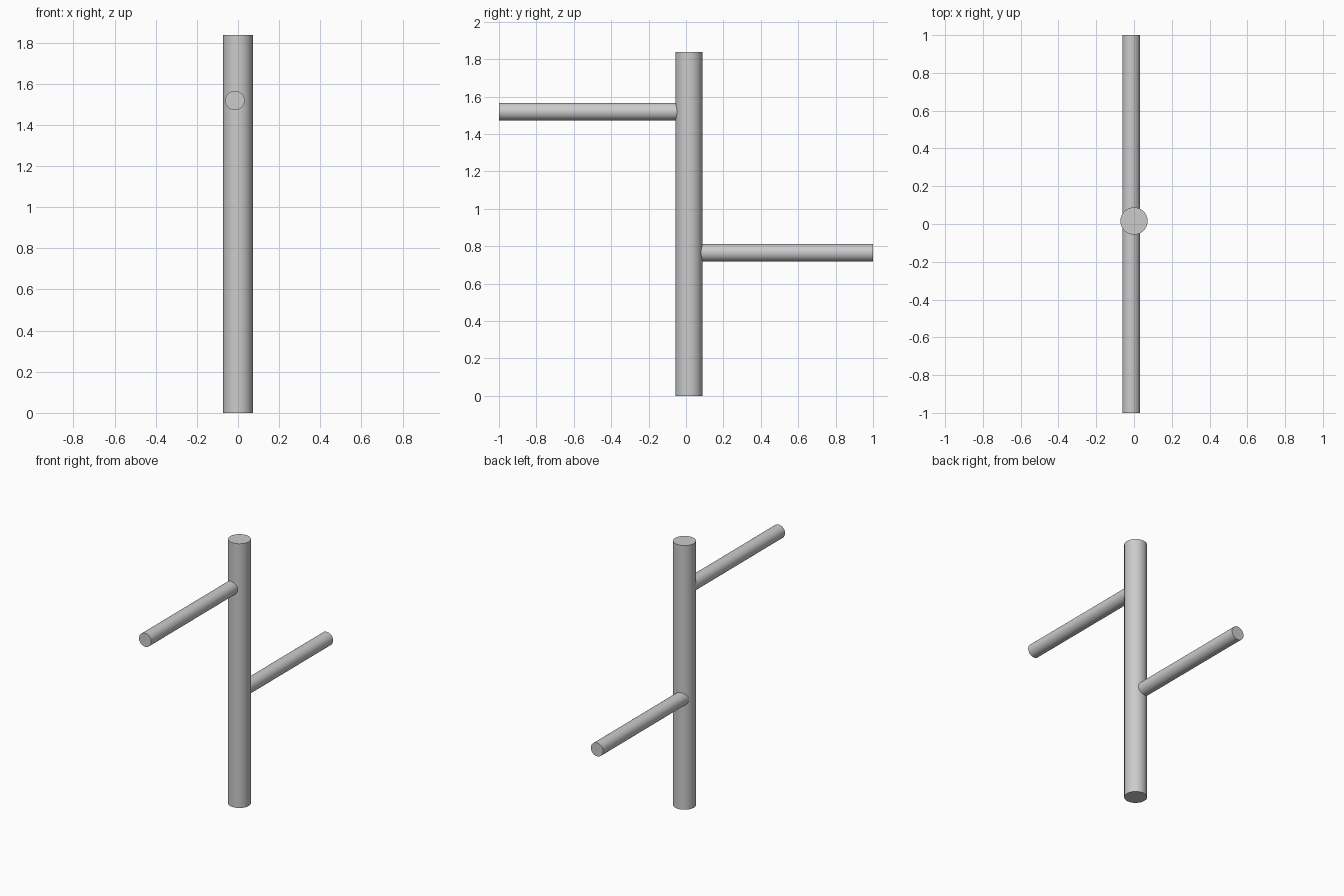
import bpy, math

if "Cube" in bpy.data.objects:
    bpy.data.objects.remove(bpy.data.objects["Cube"])

POST_Y = 0.016


def rod(name, radius, length, location, rotation=(0, 0, 0)):
    bpy.ops.mesh.primitive_cylinder_add(vertices=64, radius=radius, depth=length,
                                        location=location, rotation=rotation)
    obj = bpy.context.object
    obj.name = name
    bpy.ops.object.shade_smooth_by_angle(angle=math.radians(30))
    return obj


# upright post
rod("post", 0.072, 1.838, (0, POST_Y, 0.919))

# two horizontal pegs, starting inside the post and pointing front and back
for name, tip_y, z in (("upper_front_peg", -1.0, 1.519), ("lower_back_peg", 1.0, 0.765)):
    rod(name, 0.047, abs(tip_y - POST_Y), (-0.015, (tip_y + POST_Y) / 2, z),
        (math.pi / 2, 0, 0))
